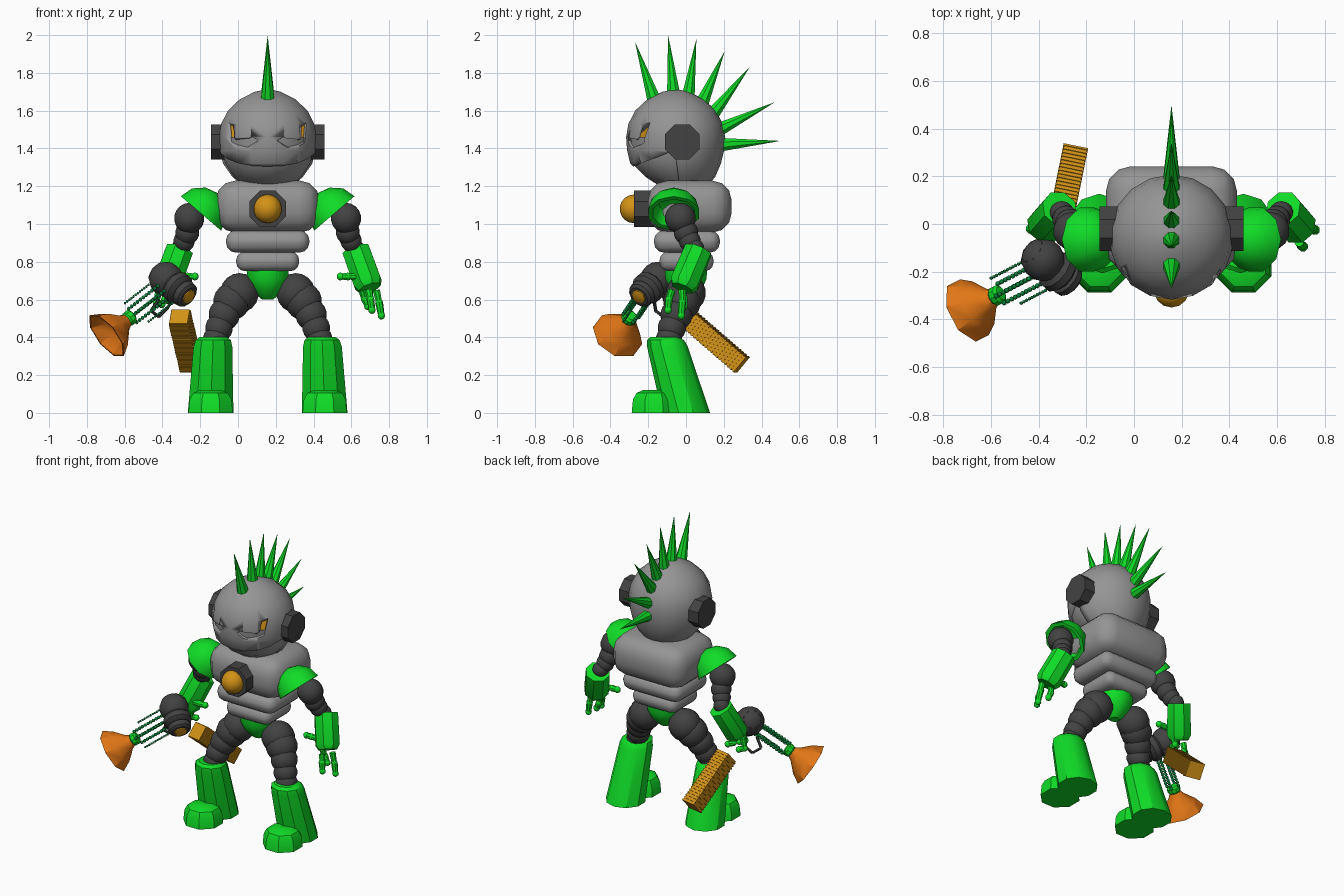
import bpy, bmesh, math
from mathutils import Vector as V

if "Cube" in bpy.data.objects:
    bpy.data.objects.remove(bpy.data.objects["Cube"])

CX = 0.157  # body centre line


def mat(name, r, g, b):
    m = bpy.data.materials.new(name)
    m.diffuse_color = (r, g, b, 1)
    m.use_nodes = True
    m.node_tree.nodes["Principled BSDF"].inputs["Base Color"].default_value = m.diffuse_color
    return m


GREY = mat("grey", 0.30, 0.30, 0.30)
DARK = mat("dark grey", 0.055, 0.055, 0.055)
GREEN = mat("green", 0.005, 0.72, 0.02)
DKGREEN = mat("dark green", 0.002, 0.22, 0.04)
GOLD = mat("gold", 0.65, 0.29, 0.008)
ORANGE = mat("orange", 0.75, 0.18, 0.008)


def finish(name, bm, m, angle=35):
    bmesh.ops.remove_doubles(bm, verts=bm.verts, dist=1e-5)
    bmesh.ops.recalc_face_normals(bm, faces=bm.faces)
    me = bpy.data.meshes.new(name)
    bm.to_mesh(me)
    bm.free()
    me.materials.append(m)
    ob = bpy.data.objects.new(name, me)
    bpy.context.collection.objects.link(ob)
    bpy.ops.object.select_all(action='DESELECT')
    ob.select_set(True)
    bpy.context.view_layer.objects.active = ob
    bpy.ops.object.shade_smooth_by_angle(angle=math.radians(angle))
    return ob


def loft(name, m, rings, axis=(0, 0, 1), sides=8, angle=35):
    """Skin round rings of (centre, radius), all square to the axis."""
    q = V(axis).to_track_quat('Z', 'Y')
    bm = bmesh.new()
    loops = []
    for c, r in rings:
        loop = []
        for i in range(sides):
            a = 2 * math.pi * (i + 0.5) / sides
            loop.append(bm.verts.new(V(c) + q @ V((r * math.cos(a), r * math.sin(a), 0))))
        loops.append(loop)
    for a, b in zip(loops, loops[1:]):
        for i in range(sides):
            j = (i + 1) % sides
            bm.faces.new((a[i], a[j], b[j], b[i]))
    for end, ring in ((loops[0], rings[0]), (loops[-1], rings[-1])):
        if ring[1] > 0:
            bm.faces.new(end)
    return finish(name, bm, m, angle)


def turned(name, m, start, axis, profile, sides=8, angle=35):
    """Lathe a profile of (distance along axis, radius)."""
    n = V(axis).normalized()
    return loft(name, m, [(V(start) + n * h, r) for h, r in profile], n, sides, angle)


def ball(name, m, c, r, seg=14, rings=9):
    prof = [(-r * math.cos(math.pi * i / rings), r * math.sin(math.pi * i / rings))
            for i in range(rings + 1)]
    prof[0], prof[-1] = (-r, 0), (r, 0)
    return turned(name, m, c, (0, 0, 1), prof, seg, 60)


def soft_box(name, m, c, half, bevel):
    bm = bmesh.new()
    bmesh.ops.create_cube(bm, size=2)
    for v in bm.verts:
        v.co = V(c) + V([a * b for a, b in zip(v.co, half)])
    bmesh.ops.bevel(bm, geom=bm.edges[:], offset=bevel, segments=3, profile=0.5, affect='EDGES')
    return finish(name, bm, m, 50)


def prism(name, m, a, b):
    """Solid between two matching polygons."""
    bm = bmesh.new()
    p, q = [bm.verts.new(v) for v in a], [bm.verts.new(v) for v in b]
    bm.faces.new(p)
    bm.faces.new(q)
    for i in range(len(p)):
        j = (i + 1) % len(p)
        bm.faces.new((p[i], p[j], q[j], q[i]))
    return finish(name, bm, m, 20)


def cut(ob, cutter):
    mod = ob.modifiers.new("cut", 'BOOLEAN')
    mod.operation, mod.solver, mod.object = 'DIFFERENCE', 'EXACT', cutter
    cutter.hide_render = True
    cutter.hide_viewport = True


# head, with an overhanging face and a set-back jaw
HEAD = [(1.20, .13, .04), (1.25, .19, .02), (1.32, .24, 0), (1.39, .257, 0), (1.46, .262, 0), (1.53, .25, 0),
        (1.60, .214, 0), (1.66, .15, 0), (1.70, .07, 0), (1.715, 0, 0)]
skull = loft("head", GREY, [((CX, -.055 + d, z), r) for z, r, d in HEAD], sides=18)
loft("jaw", GREY, [((CX, -.055 + d, z), r * .95) for z, r, d in HEAD[:5]], sides=18)
wedge = [(-.5, 1.218), (-.06, 1.39), (-.02, 1.1), (-.5, 1.1)]
cut(skull, prism("mouth_cutter", GREY, [(CX - .5, y, z) for y, z in wedge],
                 [(CX + .5, y, z) for y, z in wedge]))

# slanted eyes in funnel-shaped sockets
OUTER = [(.212, 1.548), (.045, 1.44), (.115, 1.395), (.2, 1.42)]
INNER = [(.195, 1.525), (.055, 1.442), (.105, 1.412), (.188, 1.438)]


def face_y(dx, z, sink):
    return -.055 - math.sqrt(max(.262 ** 2 - dx * dx - (z - 1.455) ** 2, .01)) + sink


for s, side in ((-1, "right"), (1, "left")):
    def eye(poly, sink):
        return [(CX + s * dx, face_y(dx, z, sink), z) for dx, z in poly]
    cut(skull, prism(side + "_eye_cutter", GREY, eye(INNER, .035), eye(OUTER, -.02)))
    prism(side + "_eye", GOLD, eye(INNER, .036), eye(INNER, .028))
    # ear
    turned(side + "_ear", DARK, (CX + s * .2, -.02, 1.435), (s, 0, 0), [(0, .1), (.101, .1)])

# crest of spikes: base y, z and tip y, z
SPIKES = [(-.17, 1.66, -.27, 1.965), (-.065, 1.68, -.095, 2.0), (.01, 1.665, .055, 1.98),
          (.085, 1.64, .205, 1.915), (.14, 1.58, .34, 1.835), (.175, 1.50, .47, 1.645),
          (.185, 1.42, .5, 1.44)]
for y, z, ty, tz in SPIKES:
    d = V((0, ty - y, tz - z))
    turned("crest_spike", GREEN, (CX, y, z), d, [(-.03, .042), (d.length, 0)], 8)

# torso
soft_box("chest", GREY, (CX, .02, 1.092), (.275, .222, .138), .105)
soft_box("upper_belly", GREY, (CX, .005, .908), (.221, .175, .06), .055)
soft_box("lower_belly", GREY, (CX, .003, .803), (.167, .143, .053), .048)
loft("pelvis", GREEN, [((CX, 0, z), r) for z, r in
                       ((.76, .115), (.71, .113), (.66, .09), (.62, .055), (.6, .03))], sides=12)
turned("chest_lamp_housing", DARK, (CX, -.15, 1.08), (0, -1, 0), [(0, .105), (.125, .105)])
ball("chest_lamp", GOLD, (CX, -.275, 1.08), .076)

ARM = [(.415, -.03, 1.03, .082), (.425, 0, .955, .065), (.442, .02, .91, .058), (.46, .045, .87, .052)]
LEG = [(.149, 0, .635, .105), (.19, -.02, .59, .1), (.23, -.05, .52, .085),
       (.257, -.075, .45, .075), (.275, -.09, .39, .07)]
for s, side in ((-1, "right"), (1, "left")):
    def P(dx, y, z):
        return V((CX + s * dx, y, z))
    # shoulder shell
    turned(side + "_shoulder_pad", GREEN, P(.353, -.065, 1.056), (-.65 * s, 0, .76),
           [(.1, 0), (.07, .08), (0, .115), (0, .14), (.07, .122), (.12, .07), (.14, 0)], 10)
    # segmented arm and leg
    for dx, y, z, r in ARM:
        ball(side + "_arm_segment", DARK, P(dx, y, z), r)
    for dx, y, z, r in LEG:
        ball(side + "_thigh_segment", DARK, P(dx, y, z), r)
    # forearm
    a, b = P(.468, .065, .86), P(.54, -.02, .66)
    n = (b - a).normalized()
    L = (b - a).length
    turned(side + "_forearm", GREEN, a, n, [(0, .078), (L - .03, .08), (L, .062)])
    # fingers, curled short on the hand that grips the tool
    fingers = [((.535, -.075, .65), (.545, -.09, .6), (.552, -.095, .545)),
               ((.575, -.02, .65), (.59, -.02, .585), (.602, -.025, .515)),
               ((.50, -.02, .65), (.512, -.01, .605), (.53, -.01, .565)),
               ((.49, -.03, .72), (.425, -.03, .722), (.385, -.03, .722))]
    for k, pts in enumerate(fingers):
        pts = [P(*p) for p in pts]
        if s < 0 and k < 3:
            pts[2] = pts[1] + V((.03, .02, -.01))
        for p, q in zip(pts, pts[1:]):
            turned(side + "_finger", GREEN, p, q - p, [(0, .021), ((q - p).length, .017)])
            ball(side + "_finger_joint", GREEN, q, .021, 8, 6)
    # boot
    loft(side + "_boot", GREEN, [(P(.302, 0, 0), .127), (P(.29, -.098, .35), .108),
                                 (P(.288, -.108, .385), .098), (P(.287, -.112, .402), .075)], sides=10)
    loft(side + "_toe", GREEN, [(P(.302, -.17, 0), .127), (P(.302, -.17, .07), .12),
                                (P(.302, -.17, .105), .1), (P(.302, -.17, .122), .06)], sides=8)

# hand-held horn tool: drum body across, horn along u
A, U = V((.66, -.55, -.51)).normalized(), V((-.73, -.38, -.565)).normalized()
W = U.cross(A)
G = V((-.345, -.18, .68))
ball("tool_body", DARK, G - A * .055, .092)
turned("tool_drum", DARK, G, A, [(0, .07), (.02, .088), (.055, .088), (.07, .072), (.075, .06),
                                 (.085, .075), (.115, .07), (.126, .055)], 12)
turned("tool_rear_drum", DARK, G - A * .08, -A, [(0, .085), (.03, .075), (.046, .06)], 8)
for s in (-1, 1):
    turned("tool_lens", GOLD, G + A * s * .12, A * s, [(0, .042), (.012, .04), (.018, .025)], 10)
for i in (-1, 1):
    for j in (-1, 1):  # beaded struts
        for k in range(11):
            ball("strut_bead", DKGREEN, G + U * (.08 + .021 * k) + A * i * .026 + W * j * .035, .011, 6, 4)
    for k in range(12):  # thin outer threads
        ball("thread_bead", DKGREEN, G + U * (.09 + .0155 * k) + A * i * .095, .0075, 6, 4)
turned("horn_collar", GREEN, G + U * .29, U, [(0, .03), (.01, .042), (.035, .042), (.05, .03)], 10)
turned("horn", ORANGE, G + U * .32, U, [(0, .028), (.04, .05), (.1, .108), (.16, .142), (.16, .132), (.09, .08), (.06, .0)])
# trigger guard
guard = [(-.34, -.12, .62), (-.37, -.1, .56), (-.42, -.12, .51), (-.46, -.16, .54), (-.42, -.17, .6)]
for p, q in zip(guard, guard[1:]):
    d = V(q) - V(p)
    turned("trigger_guard", DARK, p, d, [(0, .009), (d.length, .009)], 6)

# stacked magazine hanging behind the tool
p, q = V((-.31, .0, .51)), V((-.25, .295, .255))
d = q - p
step = d.length / 20
for k in range(40):
    r = .074 if k % 2 else .069
    h = step / 2 * k
    turned("magazine_plate", GOLD, p + d.normalized() * h, d, [(0, r), (step / 2, r)], 4)
